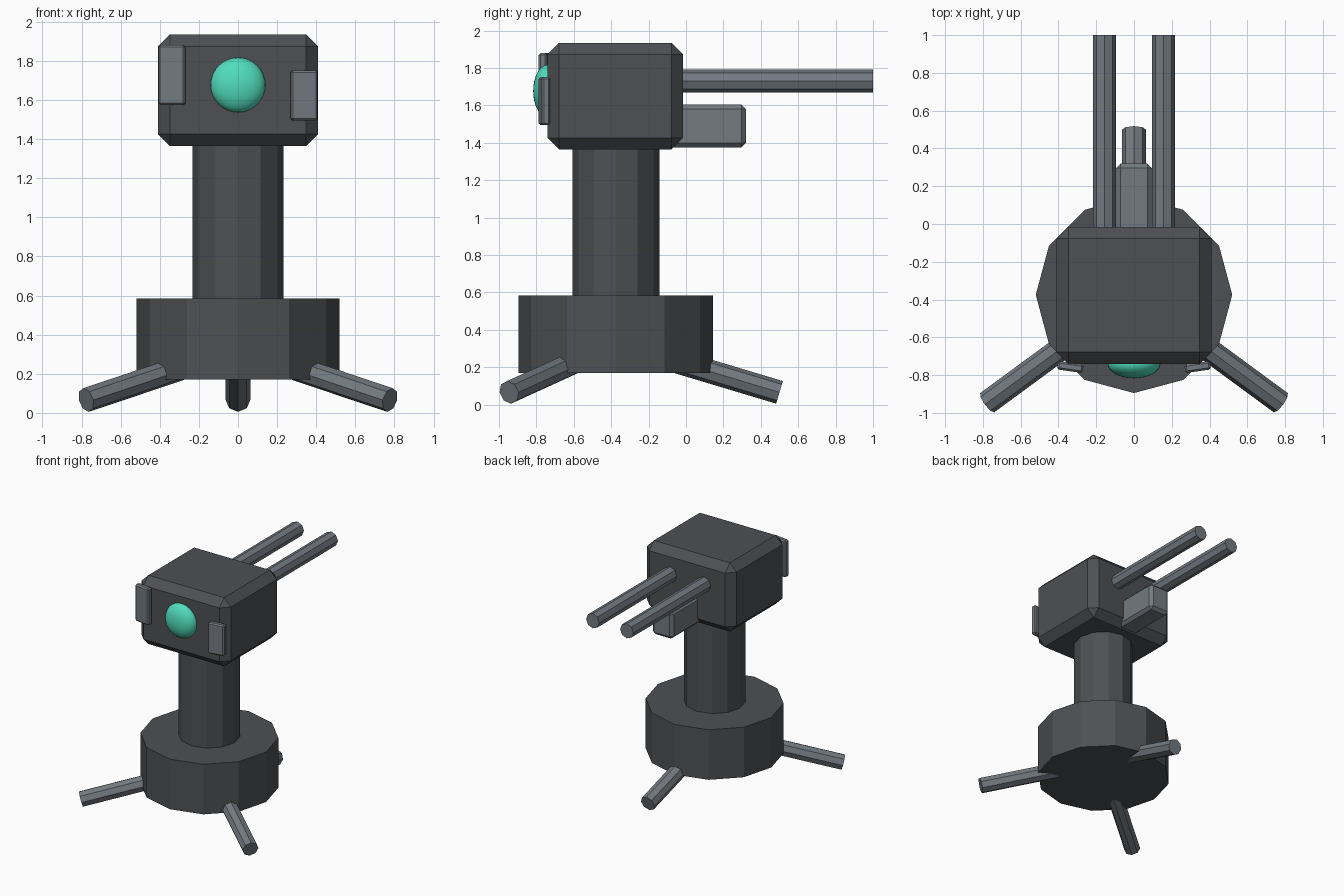
import bpy, math
from mathutils import Vector

if "Cube" in bpy.data.objects:
    bpy.data.objects.remove(bpy.data.objects["Cube"])


def material(name, rgb):
    m = bpy.data.materials.new(name)
    m.diffuse_color = (*rgb, 1)
    m.use_nodes = True
    m.node_tree.nodes["Principled BSDF"].inputs["Base Color"].default_value = m.diffuse_color
    return m


DARK = material("dark_metal", (0.075, 0.08, 0.087))
GREY = material("grey_metal", (0.17, 0.195, 0.22))
TEAL = material("teal_lens", (0.08, 0.72, 0.50))
CY = -0.375  # depth of the turret's vertical axis


def finish(name, mat):
    ob = bpy.context.object
    ob.name = name
    ob.data.materials.append(mat)
    return ob


def rod(name, start, end, radius, sides, mat):
    a, b = Vector(start), Vector(end)
    bpy.ops.mesh.primitive_cylinder_add(
        vertices=sides, radius=radius, depth=(b - a).length,
        location=(a + b) / 2,
        rotation=(b - a).to_track_quat('Z', 'Y').to_euler())
    return finish(name, mat)


def box(name, center, size, bevel, mat, turn=0):
    bpy.ops.mesh.primitive_cube_add(size=1, location=center)
    ob = finish(name, mat)
    ob.scale = size
    bpy.ops.object.transform_apply(location=False, rotation=False, scale=True)
    ob.rotation_euler.z = turn
    mod = ob.modifiers.new("chamfer", 'BEVEL')
    mod.width = bevel
    mod.segments = 1
    return ob


# Pedestal and neck
rod("base", (0, CY, 0.17), (0, CY, 0.585), 0.52, 12, DARK)
rod("neck", (0, CY, 0.57), (0, CY, 1.40), 0.232, 12, DARK)

# Chamfered head
box("head", (0, -0.378, 1.65), (0.82, 0.725, 0.57), 0.062, DARK)

# Twin rear barrels and the block beneath them
for side, label in ((-1, "left"), (1, "right")):
    rod(label + "_barrel", (side * 0.156, -0.1, 1.73), (side * 0.156, 1.0, 1.73),
        0.061, 8, GREY)
box("rear_block", (0, 0.11, 1.49), (0.19, 0.42, 0.23), 0.024, GREY)

# Splayed legs: foot centre and slope
for label, foot, slope in (("front_left", (-0.777, -0.946), 0.27),
                           ("front_right", (0.777, -0.946), 0.27),
                           ("back", (0, 0.50), 0.30)):
    out = Vector((foot[0], foot[1] - CY, 0)).normalized()
    end = Vector((foot[0], foot[1], 0.066))
    start = end - out * 0.6 + Vector((0, 0, 0.6 * slope))
    rod(label + "_leg", start, end, 0.063, 8, GREY)

# Flattened lens on the front face
bpy.ops.mesh.primitive_uv_sphere_add(segments=32, ring_count=16, radius=1,
                                     location=(0, -0.74, 1.677))
lens = finish("lens", TEAL)
lens.scale = (0.14, 0.077, 0.14)
bpy.ops.object.transform_apply(location=False, rotation=False, scale=True)
bpy.ops.object.shade_smooth()

# Front plates, turned slightly outward
box("left_plate", (-0.337, -0.757, 1.728), (0.137, 0.045, 0.305), 0.01, GREY,
    math.radians(-8))
box("right_plate", (0.337, -0.757, 1.623), (0.137, 0.045, 0.257), 0.01, GREY,
    math.radians(8))
